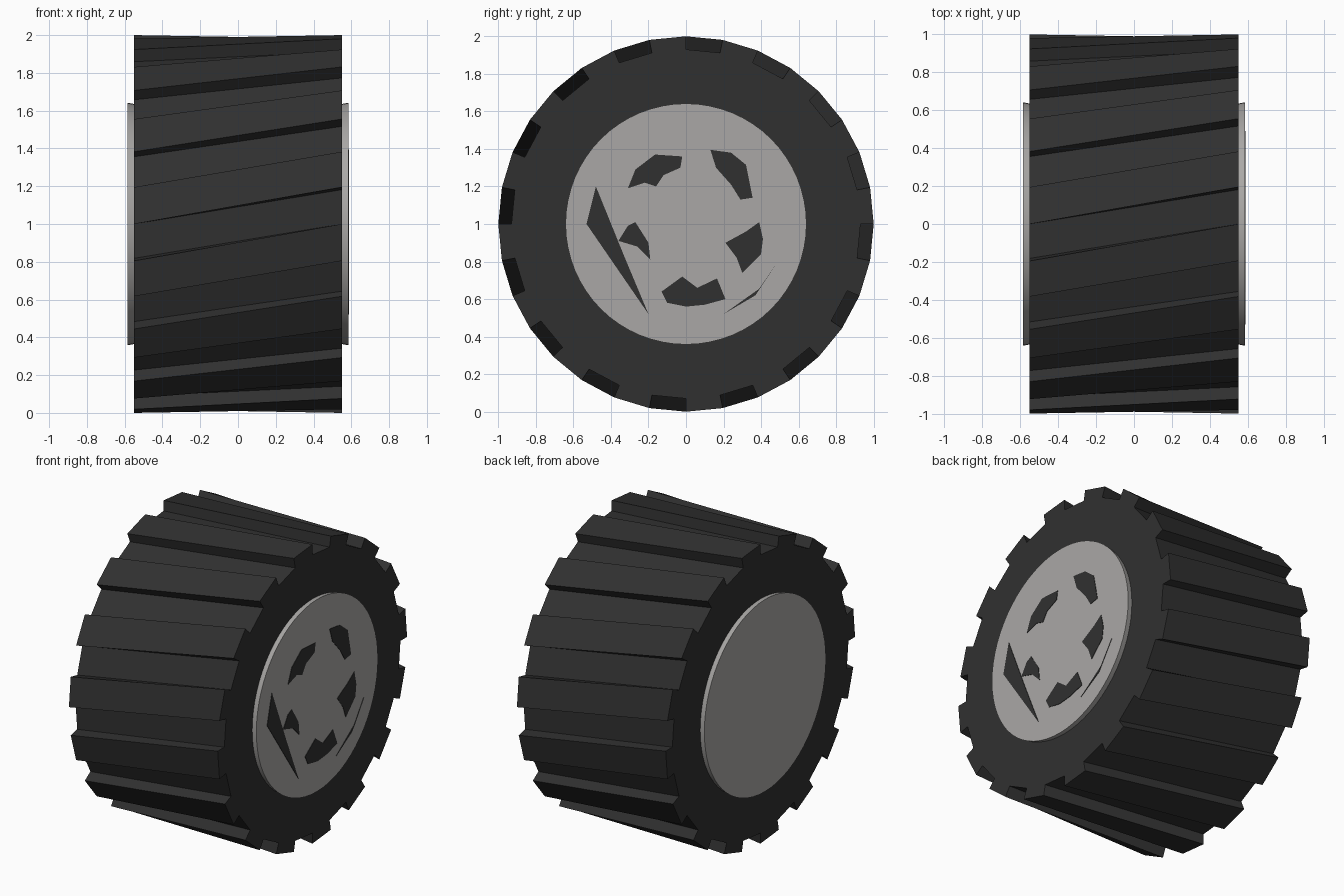
import bpy, bmesh, math

if "Cube" in bpy.data.objects:
    bpy.data.objects.remove(bpy.data.objects["Cube"])

STEP = math.tau / 32      # half a tread pitch
HALF = 0.55               # half tyre width
CZ = 1.0                  # axle height


def material(name, rgb):
    m = bpy.data.materials.new(name)
    m.diffuse_color = (*rgb, 1)
    m.use_nodes = True
    m.node_tree.nodes["Principled BSDF"].inputs["Base Color"].default_value = m.diffuse_color
    return m


rubber = material("dark rubber", (0.030, 0.030, 0.030))
metal = material("light grey metal", (0.40, 0.39, 0.38))


def loft(name, ring_sets, mat):
    """Each set is a list of closed (x, y, z) rings joined into a capped solid."""
    bm = bmesh.new()
    for rings in ring_sets:
        loops = [[bm.verts.new(p) for p in r] for r in rings]
        n = len(loops[0])
        for a, b in zip(loops, loops[1:]):
            for i in range(n):
                j = (i + 1) % n
                bm.faces.new((a[i], a[j], b[j], b[i]))
        bm.faces.new(loops[0])
        bm.faces.new(loops[-1])
    bmesh.ops.recalc_face_normals(bm, faces=bm.faces)
    me = bpy.data.meshes.new(name)
    bm.to_mesh(me)
    bm.free()
    ob = bpy.data.objects.new(name, me)
    bpy.context.collection.objects.link(ob)
    me.materials.append(mat)
    return ob


def polar(x, r, a):
    return (x, r * math.cos(a), CZ + r * math.sin(a))


# Tyre: toothed profile, twisted by one step from side to side
def tread_ring(x, shift):
    pts = []
    for k in range(32):
        r = 0.93 if k % 2 else 1.0
        pts += [polar(x, r, k * STEP + shift), polar(x, r, (k + 1) * STEP + shift)]
    return pts


loft("tyre", [[tread_ring(HALF, 0), tread_ring(-HALF, STEP)]], rubber)


# Hub caps: slightly flared discs on both sides
def circle(x, r):
    return [polar(x, r, i * math.tau / 64) for i in range(64)]


for side, label in ((1, "right"), (-1, "left")):
    hub = loft(label + "_hub_cap",
               [[circle(side * 0.52, 0.63), circle(side * 0.585, 0.642)]], metal)
    bpy.context.view_layer.objects.active = hub
    hub.select_set(True)
    bpy.ops.object.shade_smooth_by_angle(angle=math.radians(30))
    hub.select_set(False)

# Dark openings on the right hub cap, as thin plates (y, z from the axle)
openings = [
    [(-.31, .19), (-.27, .29), (-.165, .37), (-.02, .36), (-.03, .30), (-.12, .26), (-.16, .20), (-.22, .22)],
    [(.13, .395), (.24, .38), (.32, .315), (.355, .14), (.29, .13), (.24, .21), (.16, .30)],
    [(.39, .01), (.41, -.08), (.40, -.16), (.30, -.26), (.27, -.18), (.21, -.10), (.32, -.04)],
    [(-.13, -.36), (-.02, -.28), (.06, -.34), (.165, -.29), (.21, -.40), (.10, -.43), (0, -.44), (-.10, -.42)],
    [(-.48, .20), (-.53, 0), (-.20, -.48), (-.33, -.17)],
    [(-.31, -.01), (-.27, .01), (-.20, -.10), (-.19, -.19), (-.26, -.12), (-.36, -.09)],
    [(.20, -.48), (.37, -.38), (.49, -.20), (.39, -.345)],
]
plates = [[[(x, y, CZ + z) for y, z in shape] for x in (0.580, 0.588)]
          for shape in openings]
loft("hub_openings", plates, rubber)
